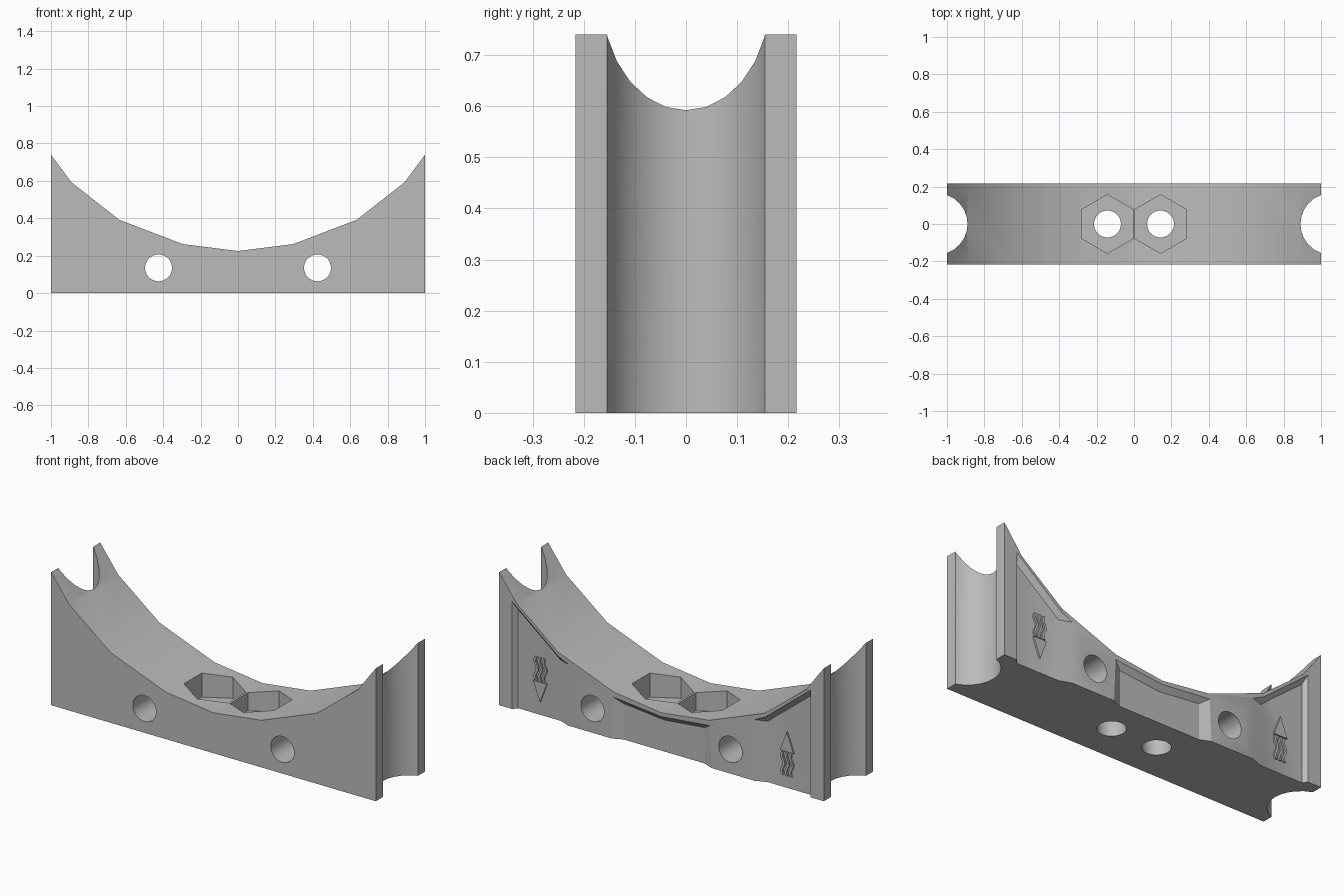
import bpy, bmesh, math
from mathutils import Vector

cube = bpy.data.objects.get("Cube")
if cube:
    bpy.data.objects.remove(cube, do_unlink=True)

grey = bpy.data.materials.new("plain grey")
grey.use_nodes = True
grey.diffuse_color = (0.5, 0.5, 0.5, 1)
grey.node_tree.nodes["Principled BSDF"].inputs["Base Color"].default_value = (0.5, 0.5, 0.5, 1)


def finish(name, bm):
    bmesh.ops.recalc_face_normals(bm, faces=bm.faces[:])
    mesh = bpy.data.meshes.new(name)
    bm.to_mesh(mesh)
    bm.free()
    mesh.materials.append(grey)
    obj = bpy.data.objects.new(name, mesh)
    bpy.context.collection.objects.link(obj)
    return obj


def loft(bm, lower, upper):
    """Closed solid between two matching rings of points."""
    a = [bm.verts.new(p) for p in lower]
    b = [bm.verts.new(p) for p in upper]
    bm.faces.new(a)
    bm.faces.new(b[::-1])
    for i in range(len(a)):
        j = (i + 1) % len(a)
        bm.faces.new((a[i], b[i], b[j], a[j]))


def prism_y(bm, outline, y0, y1):
    loft(bm, [(x, y0, z) for x, z in outline], [(x, y1, z) for x, z in outline])


def ring(radius, sides, turn=0.0):
    steps = [turn + math.tau * i / sides for i in range(sides)]
    return [(radius * math.cos(t), radius * math.sin(t)) for t in steps]


def post(name, x, radius, sides, z0, z1, turn=0.0):
    """Upright cutter at (x, 0)."""
    bm = bmesh.new()
    pts = ring(radius, sides, turn)
    loft(bm, [(x + u, v, z0) for u, v in pts], [(x + u, v, z1) for u, v in pts])
    return finish(name, bm)


def cut(target, cutter):
    cutter.hide_render = True
    mod = target.modifiers.new("cut", 'BOOLEAN')
    mod.operation = 'DIFFERENCE'
    mod.solver = 'EXACT'
    mod.object = cutter
    bpy.context.view_layer.objects.active = target
    bpy.ops.object.modifier_apply(modifier=mod.name)
    bpy.data.objects.remove(cutter, do_unlink=True)


# Saddle block: faceted arc on top, flat base
HALF = 0.216
arc = [(0, 0.225), (0.295, 0.262), (0.635, 0.392), (0.89, 0.592), (1, 0.74)]
outline = [(-x, z) for x, z in arc[:0:-1]] + arc + [(1, 0), (-1, 0)]
bm = bmesh.new()
prism_y(bm, outline, -HALF, HALF)
body = finish("saddle_block", bm)

# Shallow tapered recesses in the back, open at the base
FLOOR = 0.191


def recess(rim, floor):
    bm = bmesh.new()
    loft(bm, [(x, FLOOR, z) for x, z in floor], [(x, HALF + 0.001, z) for x, z in rim])
    cut(body, finish("recess_cutter", bm))


for s in (1, -1):
    recess([(s * x, z) for x, z in ((0.57, -0.02), (0.92, -0.02), (0.92, 0.6), (0.635, 0.37), (0.57, 0.34))],
           [(s * x, z) for x, z in ((0.64, -0.02), (0.9, -0.02), (0.9, 0.55), (0.7, 0.39), (0.64, 0.34))])
recess([(-0.31, -0.02), (0.31, -0.02), (0.3, 0.235), (0, 0.205), (-0.3, 0.235)],
       [(-0.25, -0.02), (0.25, -0.02), (0.25, 0.2), (0, 0.175), (-0.25, 0.2)])

for s in (1, -1):
    # Round end notch, upright bolt hole and hexagonal nut pocket
    cut(body, post("notch_cutter", s * 1.054, 0.164, 26, -0.1, 1))
    cut(body, post("bolt_cutter", s * 0.142, 0.072, 32, -0.1, 0.5))
    cut(body, post("nut_cutter", s * 0.142, 0.157, 6, 0.125, 0.5, math.pi / 2))
    # Cross hole from front to back
    bm = bmesh.new()
    prism_y(bm, [(s * 0.425 + u, 0.135 + v) for u, v in ring(0.072, 32)], -0.5, 0.5)
    cut(body, finish("cross_hole_cutter", bm))

# Raised arrows with wavy tails, down on the left and up on the right
for s, side in ((1, "left"), (-1, "right")):
    def place(points):
        return [(s * 0.76 + u, 0.195 - s * v) for u, v in points]

    bm = bmesh.new()
    prism_y(bm, place([(-0.042, 0.01), (0.042, 0.01), (0, 0.12)]), FLOOR - 0.008, FLOOR + 0.009)
    for k in (-1, 0, 1):
        wave = [(k * 0.026 + 0.008 * math.sin(math.tau * i / 8), -0.125 + 0.13 * i / 12) for i in range(13)]
        strip = [(u - 0.007, v) for u, v in wave] + [(u + 0.007, v) for u, v in wave[::-1]]
        prism_y(bm, place(strip), FLOOR - 0.008, FLOOR + 0.009)
    finish(side + "_arrow", bm)

# Smooth the round walls, keep hard edges
bpy.ops.object.select_all(action='DESELECT')
body.select_set(True)
bpy.context.view_layer.objects.active = body
bpy.ops.object.shade_smooth_by_angle(angle=math.radians(25))
